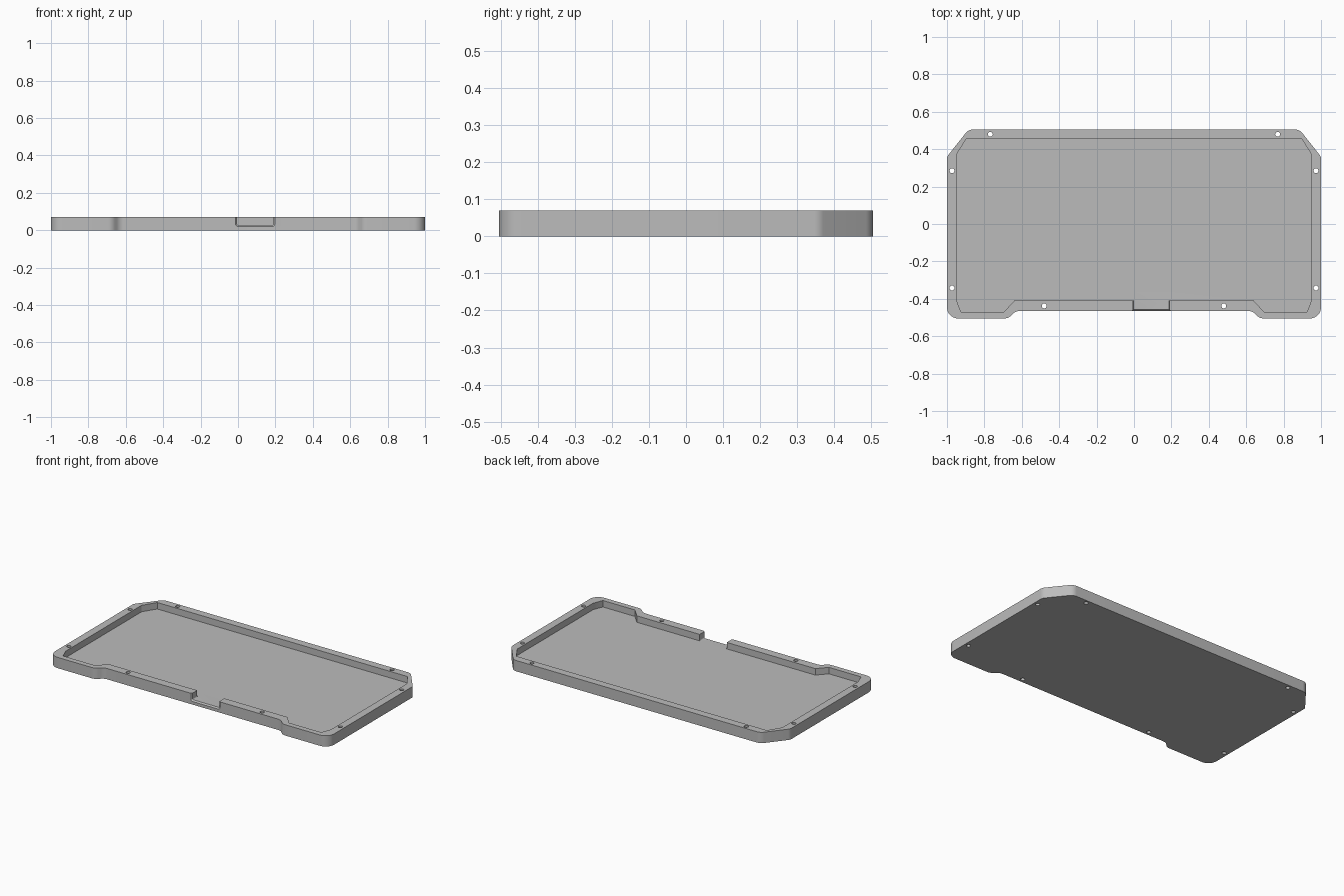
import bpy, bmesh, math
from mathutils import Vector

if "Cube" in bpy.data.objects:
    bpy.data.objects.remove(bpy.data.objects["Cube"], do_unlink=True)

HEIGHT, FLOOR = 0.07, 0.028

grey = bpy.data.materials.new("mid_grey")
grey.use_nodes = True
grey.diffuse_color = (0.5, 0.5, 0.5, 1)
grey.node_tree.nodes["Principled BSDF"].inputs["Base Color"].default_value = (0.5, 0.5, 0.5, 1)


def mirrored(half):
    """Complete a right-hand outline across x = 0."""
    return half + [(-p[0], *p[1:]) for p in reversed(half)]


def rounded(corners, steps=8):
    """Outline from (x, y, radius) corners, each replaced by an arc."""
    out = []
    for i, (x, y, r) in enumerate(corners):
        p = Vector((x, y))
        a = (Vector(corners[i - 1][:2]) - p).normalized()
        b = (Vector(corners[(i + 1) % len(corners)][:2]) - p).normalized()
        half = a.angle(b) / 2
        centre = p + (a + b).normalized() * (r / math.sin(half))
        start = p + a * (r / math.tan(half)) - centre
        end = p + b * (r / math.tan(half)) - centre
        sweep = start.angle(end)
        for k in range(steps + 1):
            t = k / steps
            v = (start * math.sin((1 - t) * sweep) + end * math.sin(t * sweep)) / math.sin(sweep)
            out.append(tuple(centre + v))
    return out


def loft(name, rings):
    """Closed solid through matching rings of 3D points."""
    bm = bmesh.new()
    loops = [[bm.verts.new(p) for p in ring] for ring in rings]
    n = len(loops[0])
    for lo, hi in zip(loops, loops[1:]):
        for i in range(n):
            j = (i + 1) % n
            bm.faces.new((lo[i], lo[j], hi[j], hi[i]))
    bm.faces.new(loops[0])
    bm.faces.new(loops[-1])
    bmesh.ops.recalc_face_normals(bm, faces=bm.faces)
    mesh = bpy.data.meshes.new(name)
    bm.to_mesh(mesh)
    bm.free()
    mesh.materials.append(grey)
    ob = bpy.data.objects.new(name, mesh)
    bpy.context.collection.objects.link(ob)
    return ob


def prism(name, outline, z0, z1):
    return loft(name, [[(x, y, z) for x, y in outline] for z in (z0, z1)])


# Tray body
outer = [(0.633, -0.465, 0.05), (0.673, -0.505, 0.05), (1, -0.505, 0.06),
         (1, 0.36, 0.04), (0.885, 0.505, 0.05)]
tray = prism("tray", rounded(mirrored(outer)), 0, HEIGHT)

# Recess with crisp corners
inner = [(0.64, -0.41), (0.695, -0.47), (0.925, -0.47), (0.95, -0.405),
         (0.95, 0.37), (0.897, 0.455)]
cutters = [prism("recess_cutter", mirrored(inner), FLOOR, 0.2)]


# Port opening in the front wall, flared at its outer edge
def port_ring(y, grow):
    x0, x1, z = -0.005 - grow, 0.189 + grow, FLOOR - grow
    shape = rounded([(x0, z, 0.006 + grow), (x1, z, 0.006 + grow),
                     (x1, 0.2, 0.006), (x0, 0.2, 0.006)], 4)
    return [(x, y, h) for x, h in shape]


cutters.append(loft("port_cutter", [port_ring(-0.36, 0), port_ring(-0.457, 0),
                                    port_ring(-0.473, 0.016)]))

# Screw holes through the rim
holes = [(0.768, 0.48), (0.973, 0.285), (0.973, -0.342), (0.48, -0.438)]
for cx, cy in mirrored(holes):
    ring = [(cx + 0.013 * math.cos(a), cy + 0.013 * math.sin(a))
            for a in (math.tau * i / 24 for i in range(24))]
    cutters.append(prism("hole_cutter", ring, -0.1, 0.2))

for cutter in cutters:
    cutter.hide_render = True
    mod = tray.modifiers.new(cutter.name, "BOOLEAN")
    mod.operation, mod.solver, mod.object = "DIFFERENCE", "EXACT", cutter

# Bake the cuts and drop the cutters
bpy.context.view_layer.update()
result = bpy.data.meshes.new_from_object(tray.evaluated_get(bpy.context.evaluated_depsgraph_get()))
tray.modifiers.clear()
tray.data = result
result.name = "tray"
for cutter in cutters:
    bpy.data.objects.remove(cutter, do_unlink=True)

bpy.ops.object.select_all(action="DESELECT")
tray.select_set(True)
bpy.context.view_layer.objects.active = tray
bpy.ops.object.shade_smooth_by_angle(angle=math.radians(30))
